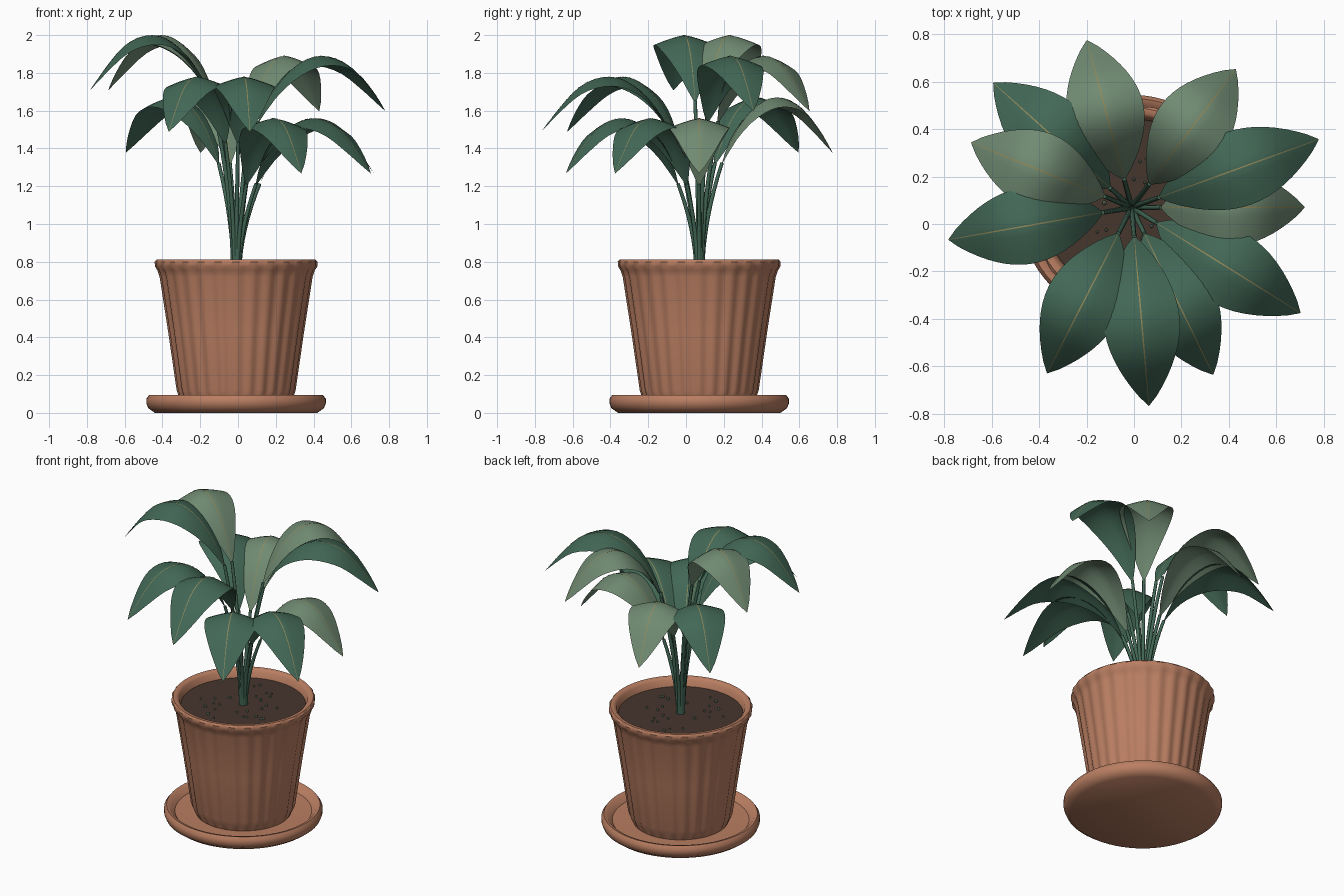
import bpy, bmesh, math, random
from mathutils import Vector

cube = bpy.data.objects.get("Cube")
if cube:
    bpy.data.objects.remove(cube, do_unlink=True)

CX, CY = -0.01, 0.07      # pot axis
SOIL_Z = 0.76
random.seed(4)


def material(name, rgb):
    m = bpy.data.materials.new(name)
    m.use_nodes = True
    m.diffuse_color = (*rgb, 1)
    m.node_tree.nodes["Principled BSDF"].inputs["Base Color"].default_value = (*rgb, 1)
    return m


terracotta = material("terracotta", (0.49, 0.21, 0.122))
soil_brown = material("soil_brown", (0.061, 0.037, 0.027))
dark_green = material("dark_green", (0.055, 0.138, 0.093))
sage_green = material("sage_green", (0.162, 0.254, 0.168))
vein_olive = material("vein_olive", (0.28, 0.25, 0.10))


def finish(bm, name, mats, angle=40, recalc=True):
    if recalc:
        bmesh.ops.recalc_face_normals(bm, faces=bm.faces)
    me = bpy.data.meshes.new(name)
    bm.to_mesh(me)
    bm.free()
    ob = bpy.data.objects.new(name, me)
    bpy.context.collection.objects.link(ob)
    for m in mats:
        me.materials.append(m)
    bpy.ops.object.select_all(action="DESELECT")
    ob.select_set(True)
    bpy.context.view_layer.objects.active = ob
    bpy.ops.object.shade_smooth_by_angle(angle=math.radians(angle))
    return ob


def lathe(name, profile, mat, segs, flutes=0):
    """Turn (radius, height, flute depth) points around the pot axis."""
    bm = bmesh.new()
    rings = []
    for r, z, depth in profile:
        ring = []
        for i in range(segs):
            a = math.tau * i / segs
            rr = r + depth * math.cos(flutes * a)
            ring.append(bm.verts.new((CX + rr * math.cos(a), CY + rr * math.sin(a), z)))
        rings.append(ring)
    for lo, hi in zip(rings, rings[1:]):
        for i in range(segs):
            j = (i + 1) % segs
            bm.faces.new((lo[i], lo[j], hi[j], hi[i]))
    bm.faces.new(rings[0])
    bm.faces.new(rings[-1])
    return finish(bm, name, [mat])


# Saucer, fluted pot and soil
lathe("saucer", [(0.43, 0, 0), (0.465, 0.025, 0), (0.475, 0.05, 0), (0.475, 0.075, 0),
                 (0.46, 0.095, 0), (0.44, 0.09, 0), (0.41, 0.055, 0), (0.3, 0.05, 0)],
      terracotta, 64)
F = 0.005
lathe("pot", [(0.285, 0.052, 0), (0.3, 0.09, F), (0.31, 0.12, F), (0.355, 0.43, F),
              (0.4, 0.72, F), (0.412, 0.755, F), (0.427, 0.775, F / 2), (0.429, 0.8, F / 2),
              (0.42, 0.812, 0), (0.4, 0.812, 0), (0.385, 0.8, 0), (0.372, 0.74, 0)],
      terracotta, 168, flutes=28)
lathe("soil", [(0.374, SOIL_Z - 0.02, 0), (0.374, SOIL_Z, 0)], soil_brown, 48)

# Small crumbs scattered on the soil
bm = bmesh.new()
for i in range(28):
    a, r = random.uniform(0, math.tau), random.uniform(0.1, 0.28)
    made = bmesh.ops.create_icosphere(bm, subdivisions=1, radius=random.uniform(0.006, 0.011))
    bmesh.ops.translate(bm, verts=made["verts"],
                        vec=(CX + r * math.cos(a), CY + r * math.sin(a), SOIL_Z + 0.005))
finish(bm, "soil_crumbs", [sage_green], 10)

# Arc of a leaf: share of its reach, drop below its highest point
ARC = [(0, -0.36), (0.1, -0.22), (0.22, -0.105), (0.35, -0.03), (0.47, 0),
       (0.6, -0.01), (0.73, -0.06), (0.86, -0.16), (1, -0.29)]
BASE_R, HALF_WIDTH, DROOP = 0.12, 0.16, 0.05


def arc_height(t):
    """Smooth height along the arc (cubic through the points)."""
    for i in range(len(ARC) - 1):
        (t0, z0), (t1, z1) = ARC[i], ARC[i + 1]
        if t <= t1:
            tp, zp = ARC[max(i - 1, 0)]
            tn, zn = ARC[min(i + 2, len(ARC) - 1)]
            m0 = (z1 - zp) / (t1 - tp) * (t1 - t0)
            m1 = (zn - z0) / (tn - t0) * (t1 - t0)
            s = (t - t0) / (t1 - t0)
            return ((2 * s**3 - 3 * s**2 + 1) * z0 + (s**3 - 2 * s**2 + s) * m0
                    + (3 * s**2 - 2 * s**3) * z1 + (s**3 - s**2) * m1)
    return ARC[-1][1]


def leaf_grid(bm, out, side, reach, top, width, lift, columns, mat_index, rows=18):
    """Lay a strip of faces along the arc, drooping away from the midrib."""
    grid = []
    for k in range(rows + 1):
        t = k / rows
        taper = max(math.sin(math.pi * t), 0.0) ** 0.85
        row = []
        for c in range(columns + 1):
            u = 2 * c / columns - 1
            w = width * taper + 0.001
            p = Vector((CX, CY, top + lift + arc_height(t)))
            p += out * (BASE_R + (reach - BASE_R) * t) + side * (u * w)
            p.z -= DROOP * abs(u * w / HALF_WIDTH) ** 1.3
            row.append(bm.verts.new(p))
        grid.append(row)
    for a, b in zip(grid, grid[1:]):
        for c in range(columns):
            f = bm.faces.new((a[c], b[c], b[c + 1], a[c + 1]))
            f.material_index = mat_index


def add_leaf(n, degrees, reach, top, mat):
    a = math.radians(degrees)
    out = Vector((math.cos(a), math.sin(a), 0))
    side = Vector((-out.y, out.x, 0))
    bm = bmesh.new()
    leaf_grid(bm, out, side, reach, top, HALF_WIDTH, 0, 8, 0)
    leaf_grid(bm, out, side, reach, top, 0.002, 0.0015, 1, 1)   # midrib line
    finish(bm, f"leaf_{n}", [mat, vein_olive], 60, recalc=False)

    # Stem bending outward from the soil to the leaf
    cu = bpy.data.curves.new(f"stem_{n}", "CURVE")
    cu.dimensions = "3D"
    cu.bevel_depth = 0.012
    cu.bevel_resolution = 2
    cu.use_fill_caps = True
    sp = cu.splines.new("POLY")
    steps = 8
    sp.points.add(steps)
    end_z = top + ARC[0][1] + 0.015
    for i, pt in enumerate(sp.points):
        s = i / steps
        p = Vector((CX, CY, 0)) + out * (0.015 + (BASE_R - 0.01) * s ** 1.8)
        pt.co = (p.x, p.y, SOIL_Z - 0.02 + (end_z - SOIL_Z + 0.02) * s, 1)
        pt.radius = 1.1 - 0.3 * s
    cu.materials.append(dark_green)
    bpy.context.collection.objects.link(bpy.data.objects.new(f"stem_{n}", cu))


# Leaves in tiers: direction, reach, highest point
SHORT, MID, LONG = 0.73, 0.785, 0.84
LEAVES = [(-170, MID, 2.0), (158, SHORT, 2.0), (20, LONG, 1.89), (53, SHORT, 1.89),
          (-85, LONG, 1.78), (-117, MID, 1.78), (105, SHORT, 1.67), (138, MID, 1.67),
          (-64, MID, 1.56), (-32, LONG, 1.56), (0, SHORT, 1.56)]
for n, (deg, reach, top) in enumerate(LEAVES, 1):
    add_leaf(n, deg, reach, top - 0.0015, sage_green if reach == SHORT else dark_green)
